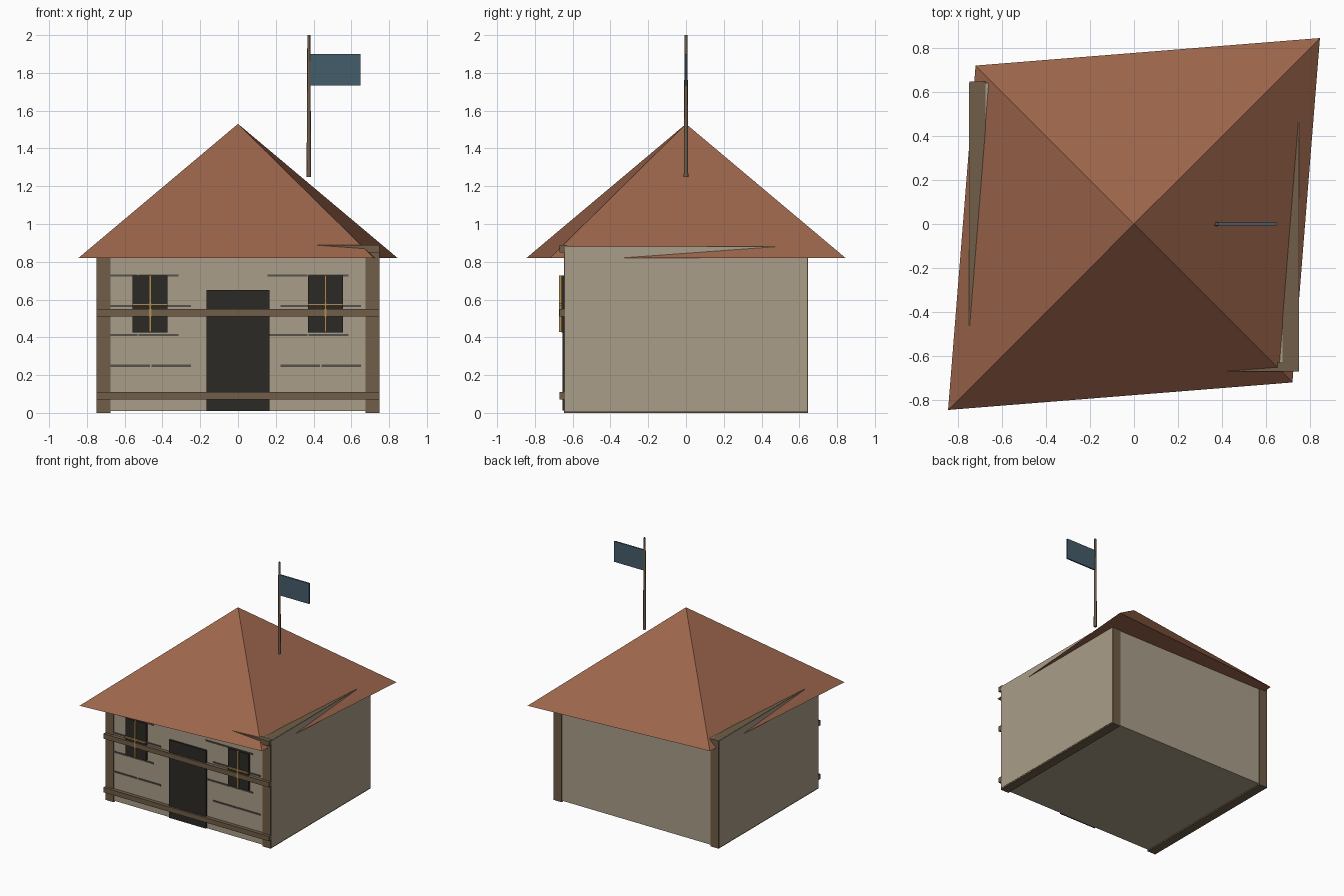
import bpy, bmesh
from mathutils import Vector

if "Cube" in bpy.data.objects:
    bpy.data.objects.remove(bpy.data.objects["Cube"])


def material(name, rgb):
    m = bpy.data.materials.new(name)
    m.diffuse_color = (*rgb, 1)
    m.use_nodes = True
    m.node_tree.nodes["Principled BSDF"].inputs["Base Color"].default_value = m.diffuse_color
    return m


PLASTER = material("plaster", (0.40, 0.34, 0.25))
WOOD = material("wood", (0.16, 0.11, 0.065))
TILE = material("roof_tile", (0.33, 0.13, 0.07))
DARK = material("dark_opening", (0.025, 0.023, 0.019))
BRASS = material("window_bars", (0.43, 0.27, 0.08))
STONE = material("joint", (0.09, 0.08, 0.07))
CLOTH = material("flag_cloth", (0.06, 0.11, 0.145))


def finish(bm, name, mat):
    bmesh.ops.recalc_face_normals(bm, faces=bm.faces)
    me = bpy.data.meshes.new(name)
    bm.to_mesh(me)
    bm.free()
    me.materials.append(mat)
    ob = bpy.data.objects.new(name, me)
    bpy.context.collection.objects.link(ob)
    return ob


def box(name, x, y, z, mat):
    """Box from (min, max) ranges on each axis."""
    bm = bmesh.new()
    bmesh.ops.create_cube(bm, size=1)
    for v in bm.verts:
        v.co = Vector([r[0] if c < 0 else r[1] for c, r in zip(v.co, (x, y, z))])
    return finish(bm, name, mat)


# Walls
box("walls", (-0.75, 0.75), (-0.64, 0.64), (0.01, 0.88), PLASTER)

# Corner timbers run the full depth of the house
for side, x in (("left", (-0.748, -0.675)), ("right", (0.675, 0.748))):
    box(f"{side}_corner_timber", x, (-0.647, 0.647), (0.0, 0.882), WOOD)

# Front cross beams
for i, z in enumerate((0.09, 0.53, 0.868)):
    box(f"front_beam_{i}", (-0.75, 0.75), (-0.67, -0.63), (z - 0.02, z + 0.02), WOOD)

# Skewed pyramid roof: separate apex corners keep the ridges crisp near the top
bm = bmesh.new()
corners = [(-0.845, -0.845), (0.72, -0.72), (0.845, 0.845), (-0.72, 0.72)]
base = [bm.verts.new((x, y, 0.82)) for x, y in corners]
for i in range(4):
    apex = bm.verts.new((0, 0, 1.53))
    bm.faces.new((base[i], base[(i + 1) % 4], apex)).smooth = True
bm.faces.new([bm.verts.new((x, y, 0.82)) for x, y in reversed(corners)])
me = bpy.data.meshes.new("roof")
bm.to_mesh(me)
bm.free()
me.materials.append(TILE)
bpy.context.collection.objects.link(bpy.data.objects.new("roof", me))

# Door
box("door", (-0.168, 0.168), (-0.655, -0.63), (0.012, 0.65), DARK)

# Windows with crossed bars
for side, x in (("left", -0.465), ("right", 0.463)):
    box(f"{side}_window", (x - 0.093, x + 0.093), (-0.66, -0.63), (0.425, 0.727), DARK)
    box(f"{side}_window_upright", (x - 0.006, x + 0.006), (-0.672, -0.655), (0.427, 0.727), BRASS)
    box(f"{side}_window_crossbar", (x - 0.093, x + 0.093), (-0.672, -0.655), (0.568, 0.58), BRASS)

# Staggered masonry joints on the front wall
for row, z in enumerate((0.25, 0.412, 0.566, 0.727)):
    shift = -0.068 * (row % 2)
    for col, x in enumerate((-0.675, -0.458, 0.225, 0.442)):
        box(f"joint_{row}_{col}", (x + shift, x + shift + 0.21),
            (-0.646, -0.63), (z - 0.006, z + 0.006), STONE)

# Flagpole and flag
bm = bmesh.new()
bmesh.ops.create_cone(bm, cap_ends=True, segments=8, radius1=0.012, radius2=0.008, depth=0.75)
bmesh.ops.translate(bm, verts=bm.verts, vec=(0.375, 0, 1.625))
pole = finish(bm, "flagpole", WOOD)
for p in pole.data.polygons:
    p.use_smooth = len(p.vertices) == 4
box("flag", (0.38, 0.648), (-0.006, 0.006), (1.732, 1.9), CLOTH)
